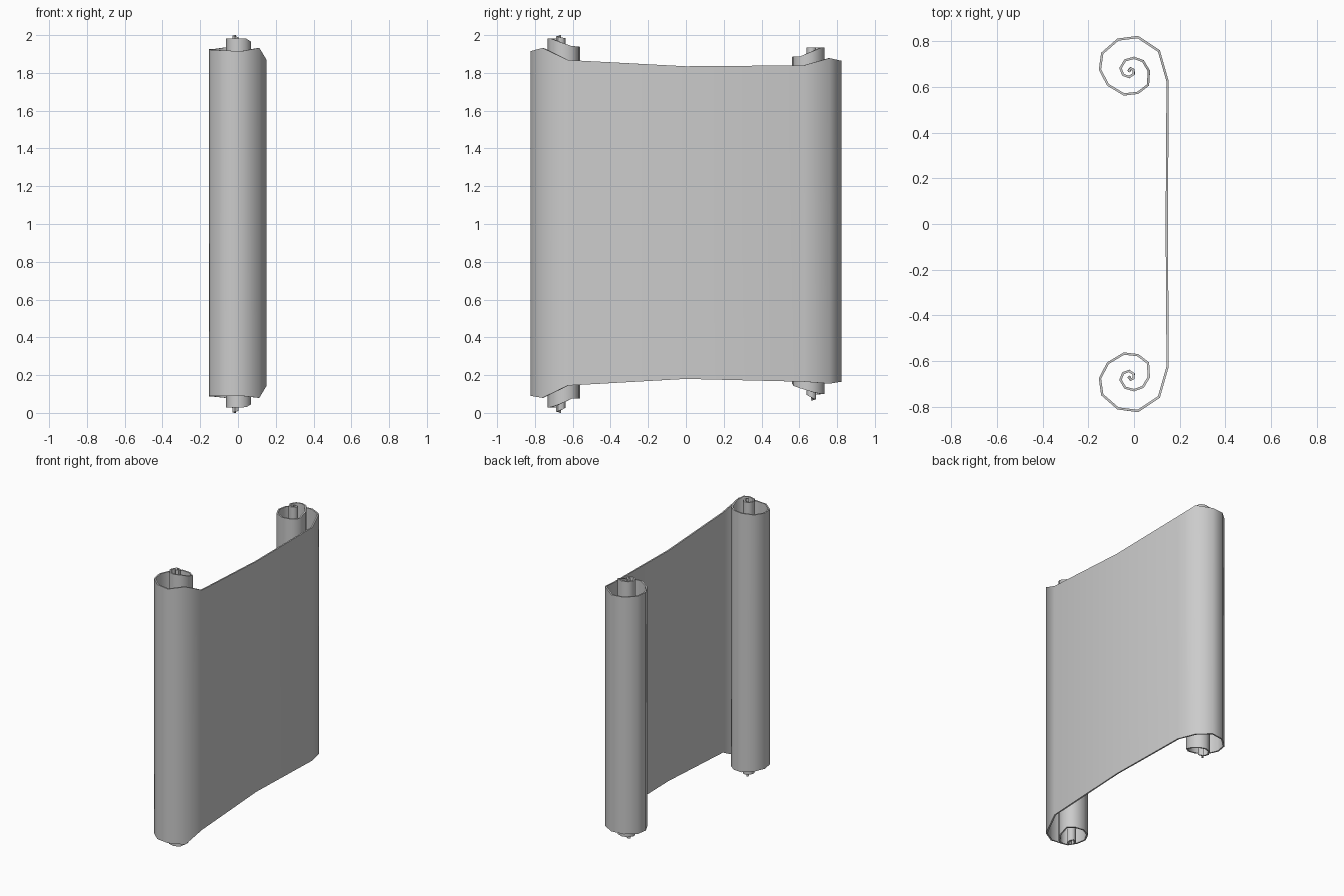
import bpy
import bmesh
import math

if "Cube" in bpy.data.objects:
    bpy.data.objects.remove(bpy.data.objects["Cube"])

# Curl outline in top view, from the flat sheet inward to the core: (x, distance along y)
CURL = [(.147, .624), (.109, .757), (.017, .818), (-.07, .807), (-.139, .747),
        (-.149, .676), (-.114, .609), (-.044, .567), (.017, .574), (.061, .608),
        (.065, .67), (.039, .713), (0, .727), (-.039, .716), (-.059, .682),
        (-.048, .653), (-.022, .643), (-.002, .656), (-.002, .674),
        (-.014, .681), (-.022, .673), (-.015, .666)]

# Edge heights as (curl index, bottom, top), blended between the keys
FRONT_KEYS = [(0, .145, 1.868), (1, .08, 1.932), (2, .09, 1.915), (4, .09, 1.922),
              (6, .085, 1.928), (7, .077, 1.938), (9, .075, 1.942), (10, .045, 1.965),
              (11, .03, 1.982), (16, .027, 1.983), (18, .01, 1.99), (21, 0, 2.0)]
BACK_KEYS = [(0, .165, 1.84), (1, .155, 1.878), (2, .165, 1.864), (5, .16, 1.872),
             (7, .155, 1.885), (9, .13, 1.888), (10, .11, 1.915), (11, .10, 1.934),
             (16, .097, 1.935), (18, .075, 1.935), (21, .065, 1.935)]


def heights(keys, i):
    for (a, b0, t0), (c, b1, t1) in zip(keys, keys[1:]):
        if a <= i <= c:
            f = (i - a) / (c - a)
            return b0 + (b1 - b0) * f, t0 + (t1 - t0) * f


def curl_side(sign, keys):
    return [(x, sign * y, *heights(keys, i)) for i, (x, y) in enumerate(CURL)]


# Whole strip: front curl (core outward), middle of sheet, back curl (inward)
path = (curl_side(-1, FRONT_KEYS)[::-1]
        + [(.143, 0, .18, 1.835)]
        + curl_side(1, BACK_KEYS))

bm = bmesh.new()
columns = [(bm.verts.new((x, y, lo)), bm.verts.new((x, y, hi))) for x, y, lo, hi in path]
for (a, b), (c, d) in zip(columns, columns[1:]):
    bm.faces.new((a, c, d, b))
mesh = bpy.data.meshes.new("scroll_sheet")
bm.to_mesh(mesh)
bm.free()
scroll = bpy.data.objects.new("scroll_sheet", mesh)
bpy.context.collection.objects.link(scroll)

# Paper thickness
thick = scroll.modifiers.new("thickness", 'SOLIDIFY')
thick.thickness = .01
thick.offset = 0
thick.use_even_offset = True

bpy.context.view_layer.objects.active = scroll
scroll.select_set(True)
bpy.ops.object.modifier_apply(modifier=thick.name)
bpy.ops.object.shade_smooth_by_angle(angle=math.radians(60))
